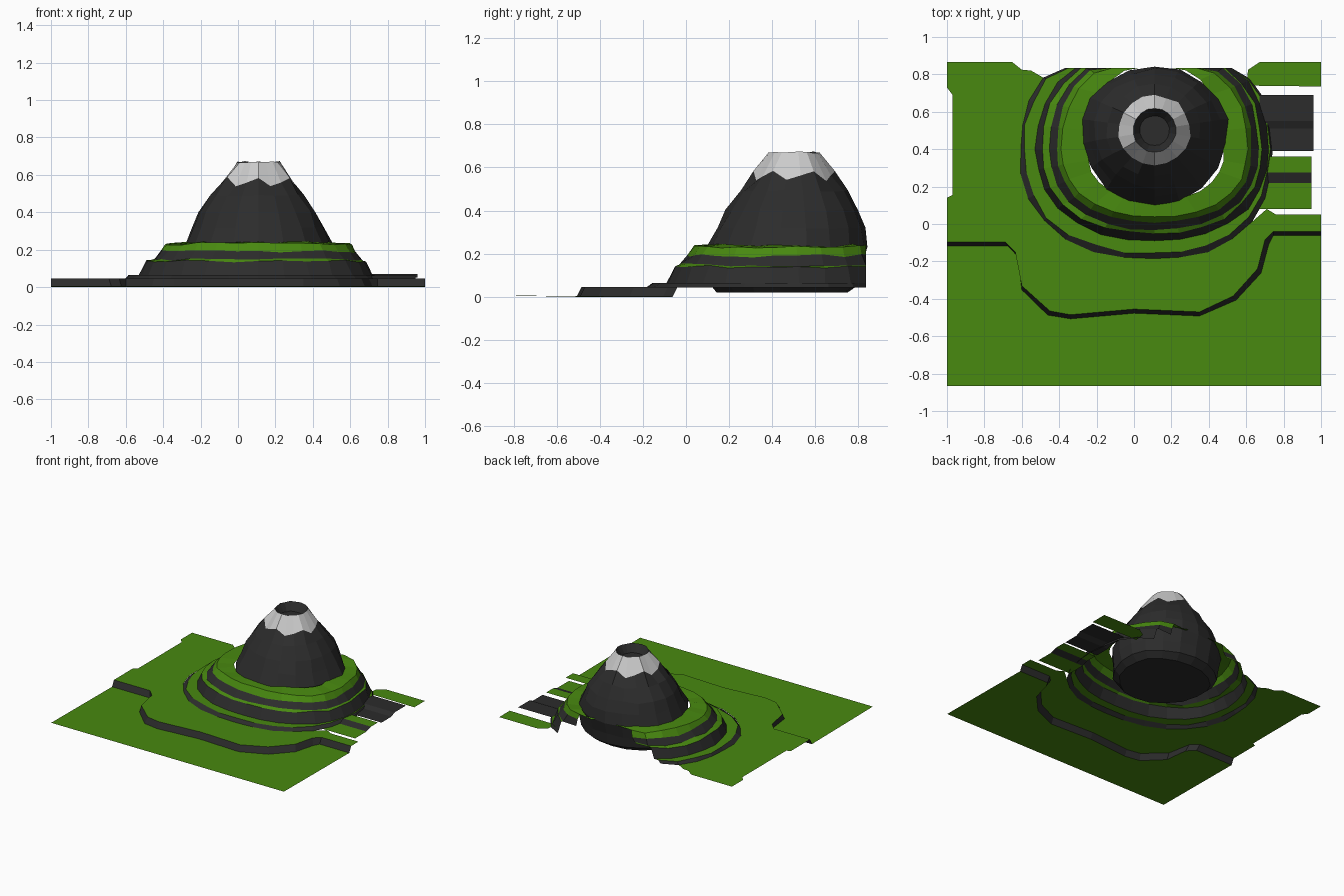
import bpy, bmesh, math, random

if "Cube" in bpy.data.objects:
    bpy.data.objects.remove(bpy.data.objects["Cube"])
random.seed(4)

def mat(name, c):
    m = bpy.data.materials.new(name)
    m.diffuse_color = (*c, 1)
    m.use_nodes = True
    m.node_tree.nodes["Principled BSDF"].inputs["Base Color"].default_value = m.diffuse_color
    return m

GREEN = mat("grass", (0.065, 0.25, 0.005))
DARK = mat("rock", (0.025, 0.025, 0.025))
SNOW = mat("snow", (0.55, 0.55, 0.55))
MATS = [GREEN, DARK, SNOW]
G, D, S = 0, 1, 2

def make(name, faces):
    """faces: list of (points, material index)"""
    bm = bmesh.new()
    for pts, mi in faces:
        f = bm.faces.new([bm.verts.new(p) for p in pts])
        f.material_index = mi
    bmesh.ops.remove_doubles(bm, verts=bm.verts, dist=0.0005)
    me = bpy.data.meshes.new(name)
    bm.to_mesh(me)
    bm.free()
    for m in MATS:
        me.materials.append(m)
    ob = bpy.data.objects.new(name, me)
    bpy.context.collection.objects.link(ob)
    return ob

def loop(n, xl, xr, yf, yb, z, cx=0.11, cy=0.45, e=2.0, jr=0.01, jz=0.004, clamp=9):
    """Jittered superellipse running back, left, front, right"""
    out = []
    for i in range(n):
        a = math.pi / 2 + 2 * math.pi * i / n
        c, s = math.cos(a), math.sin(a)
        k = (abs(c) ** e + abs(s) ** e) ** (-1 / e)
        k *= 1 + random.uniform(-jr, jr) * 2
        x = cx + k * c * ((xr - cx) if c > 0 else (cx - xl))
        y = cy + k * s * ((yb - cy) if s > 0 else (cy - yf))
        out.append((x, min(y, clamp), z + random.uniform(-jz, jz)))
    return out

def bands(loops, mats, clamp=9):
    """Quads between successive loops, left open where clipped at the back"""
    faces = []
    for lo, hi, mi in zip(loops, loops[1:], mats):
        n = len(lo)
        for i in range(n):
            j = (i + 1) % n
            q = [lo[i], lo[j], hi[j], hi[i]]
            if not all(p[1] >= clamp for p in q):
                faces.append((q, mi))
    return faces

# Terraces stepping up to the mountain
CL = 0.835
rows = [(-.61, .74, -.185, .98, .043, D), (-.59, .725, -.155, .97, .065, G),
        (-.525, .715, -.085, .95, .065, D), (-.485, .68, -.05, .94, .14, G),
        (-.45, .665, -.03, .93, .147, D), (-.41, .63, .01, .91, .19, G),
        (-.385, .605, .04, .90, .232, G), (-.25, .48, .13, .85, .238, G)]
loops = [loop(28, xl, xr, yf, yb, z, cy=.4, e=2.35, jr=.006,
              jz=0 if z < .1 else .008, clamp=CL)
         for xl, xr, yf, yb, z, _ in rows]
make("terraces", bands(loops, [r[5] for r in rows], CL))

# Mountain body, reaching below the terraces with a closed bottom
prof = [(-.22, .44, .14, .75, .02), (-.27, .49, .11, .81, .06),
        (-.28, .50, .10, .825, .14), (-.285, .505, .095, .84, .235),
        (-.25, .46, .145, .825, .32), (-.215, .425, .19, .795, .40),
        (-.15, .36, .25, .745, .49)]
N = 18
body = [loop(N, *p, cy=.5, jr=.012, jz=.006 if p[4] > .1 else 0) for p in prof]
snow_low = [(x, y, z + (.025 if i % 3 == 0 else -.02 if i % 3 == 1 else 0))
            for i, (x, y, z) in enumerate(loop(N, -.08, .30, .31, .69, .56, cy=.5, jr=.02))]
rim = loop(N, -.005, .225, .385, .62, .67, cy=.5, jr=.01)
pit = loop(N, .03, .19, .42, .58, .61, cy=.5)
make("mountain", bands(body + [snow_low], [D] * 7) + [(body[0][::-1], D)])
make("snow_cap", bands([snow_low, rim], [S]))
make("crater", bands([rim, pit], [D]) + [(pit, D)])

# Lower lawn, bank and raised lawn
edge = [(-1, -.095), (-.69, -.095), (-.635, -.15), (-.60, -.33), (-.45, -.465),
        (-.34, -.485), (0, -.455), (.35, -.47), (.53, -.385), (.66, -.24),
        (.70, -.085), (.745, -.04), (1, -.04)]
H = .045
foot = [(x * (1.025 if -.6 < x < -.4 else .98 if x < -.6 and x > -.9
              else 1.03 if .4 < x < .73 else 1), y - .022, 0) for x, y in edge]
top = [(x, y, H) for x, y in edge]
make("lower_lawn", [([(-1, -.865, .006), (1, -.865, .006)] + foot[::-1], G)])
make("bank", [([foot[i], foot[i + 1], top[i + 1], top[i]], D) for i in range(len(edge) - 1)])
inner = [(x, y, H) for x, y, z in reversed(loops[0])
         if y < .82 and not (x > .11 and y > .04)]
outer = [(1, .05), (.76, .05), (.71, .08)]
back = [(-.55, .82), (-.60, .825), (-.65, .865), (-1, .865), (-1, .73),
        (-.97, .69), (-.97, .155), (-1, .14)]
make("raised_lawn", [(top + [(x, y, H) for x, y in outer] + inner
                      + [(x, y, H) for x, y in back], G)])

# Stepped strips on the right side
def strip(name, x0, x1, steps):
    make(name, [([(x0, ya, za), (x1, ya, za), (x1, yb, zb), (x0, yb, zb)], mi)
                for ya, za, yb, zb, mi in steps])

strip("near_steps", .66, .95, [(.08, H, .22, H, G), (.22, H, .275, .062, D),
                               (.275, .062, .36, .062, G)])
strip("rock_steps", .67, .96, [(.39, .052, .51, .052, D), (.51, .052, .55, .07, D),
                               (.55, .07, .69, .07, D)])
make("back_lawn", [([(.60, .74, .05), (1, .735, .05), (1, .865, .05),
                     (.67, .865, .05), (.61, .825, .05)], G)])
